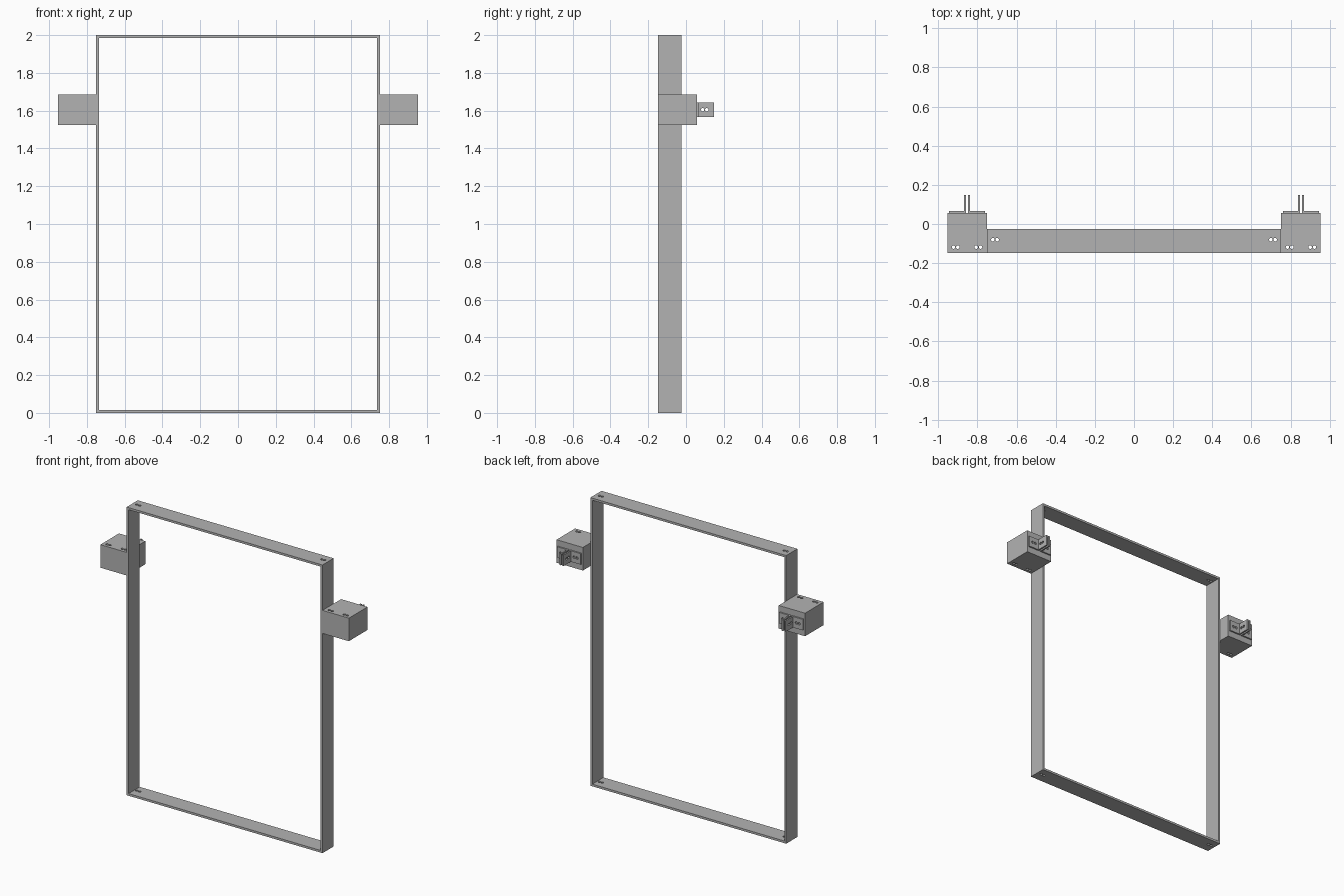
import bpy
import bmesh
from mathutils import Matrix, Vector

cube = bpy.data.objects.get("Cube")
if cube:
    bpy.data.objects.remove(cube, do_unlink=True)

# Single plain material
grey = bpy.data.materials.new("grey_metal")
grey.use_nodes = True
colour = (0.45, 0.45, 0.45, 1)
grey.diffuse_color = colour
grey.node_tree.nodes["Principled BSDF"].inputs["Base Color"].default_value = colour

HOLE_RADIUS = 0.009
HOLE_GAP = 0.011          # half the distance between the two holes of a pair
FRONT, BACK = -0.147, -0.025
HALF_WIDTH, THICK = 0.752, 0.015


def new_object(name, bm):
    mesh = bpy.data.meshes.new(name)
    bmesh.ops.recalc_face_normals(bm, faces=bm.faces)
    bm.to_mesh(mesh)
    bm.free()
    mesh.materials.append(grey)
    obj = bpy.data.objects.new(name, mesh)
    bpy.context.scene.collection.objects.link(obj)
    return obj


def box(name, low, high):
    low, high = Vector(low), Vector(high)
    bm = bmesh.new()
    bmesh.ops.create_cube(bm, size=1, matrix=Matrix.Translation((low + high) / 2)
                          @ Matrix.Diagonal((*(high - low), 1)))
    return new_object(name, bm)


def prism(name, outline, bottom, top):
    bm = bmesh.new()
    face = bm.faces.new([bm.verts.new((x, y, bottom)) for x, y in outline])
    moved = bmesh.ops.extrude_face_region(bm, geom=[face])["geom"]
    verts = [v for v in moved if isinstance(v, bmesh.types.BMVert)]
    bmesh.ops.translate(bm, verts=verts, vec=(0, 0, top - bottom))
    return new_object(name, bm)


def drill(obj, pairs):
    """Cut hole pairs: each has a centre, a drilling axis, a spacing axis and a depth."""
    bm = bmesh.new()
    for centre, axis, spread, depth in pairs:
        turn = Vector(axis).to_track_quat("Z", "Y").to_matrix().to_4x4()
        for side in (-1, 1):
            place = Vector(centre) + Vector(spread) * HOLE_GAP * side
            bmesh.ops.create_cone(bm, cap_ends=True, segments=20, depth=depth,
                                  radius1=HOLE_RADIUS, radius2=HOLE_RADIUS,
                                  matrix=Matrix.Translation(place) @ turn)
    cutter = new_object("hole_cutter", bm)
    cutter.hide_render = True
    mod = obj.modifiers.new("holes", "BOOLEAN")
    mod.object = cutter
    mod.solver = "EXACT"
    bpy.context.view_layer.objects.active = obj
    bpy.ops.object.modifier_apply(modifier=mod.name)
    bpy.data.objects.remove(cutter, do_unlink=True)


X, Y, Z = (1, 0, 0), (0, 1, 0), (0, 0, 1)

# Top and bottom boards of the frame, with holes near both ends
for name, z in (("frame_top", 2 - THICK), ("frame_bottom", 0)):
    board = box(name, (-HALF_WIDTH, FRONT, z), (HALF_WIDTH, BACK, z + THICK))
    drill(board, [((s * 0.71, -0.08, z + THICK / 2), Z, X, 0.1) for s in (-1, 1)])

BLOCK_X, BLOCK_BACK, MID_Z = 0.853, 0.057, 1.605
PLATE = 0.01

for label, s in (("left", 1), ("right", -1)):
    # Upright board of the frame
    xs = sorted((s * HALF_WIDTH, s * (HALF_WIDTH - THICK)))
    box(f"frame_side_{label}", (xs[0], FRONT, THICK), (xs[1], BACK, 2 - THICK))

    # Side block with two pairs of vertical holes near its front
    cx = s * BLOCK_X
    block = box(f"side_block_{label}", (cx - 0.101, FRONT, MID_Z - 0.08),
                (cx + 0.101, BLOCK_BACK, MID_Z + 0.08))
    drill(block, [((cx + d, -0.118, MID_Z), Z, X, 0.4) for d in (-0.058, 0.058)])

    # Two angle brackets standing back to back behind the block
    for part, d in (("outer", s), ("inner", -s)):
        near, far, tip = 0.005, 0.091, 0.147
        profile = [(near, BLOCK_BACK), (far, BLOCK_BACK), (far, BLOCK_BACK + PLATE),
                   (near + PLATE, BLOCK_BACK + PLATE), (near + PLATE, tip), (near, tip)]
        bracket = prism(f"angle_bracket_{part}_{label}",
                        [(cx + d * x, y) for x, y in profile],
                        MID_Z - 0.038, MID_Z + 0.038)
        drill(bracket, [((cx + d * 0.01, 0.099, MID_Z), X, Y, 0.03),
                        ((cx + d * 0.052, BLOCK_BACK + PLATE / 2, MID_Z), Y, X, 0.03)])
